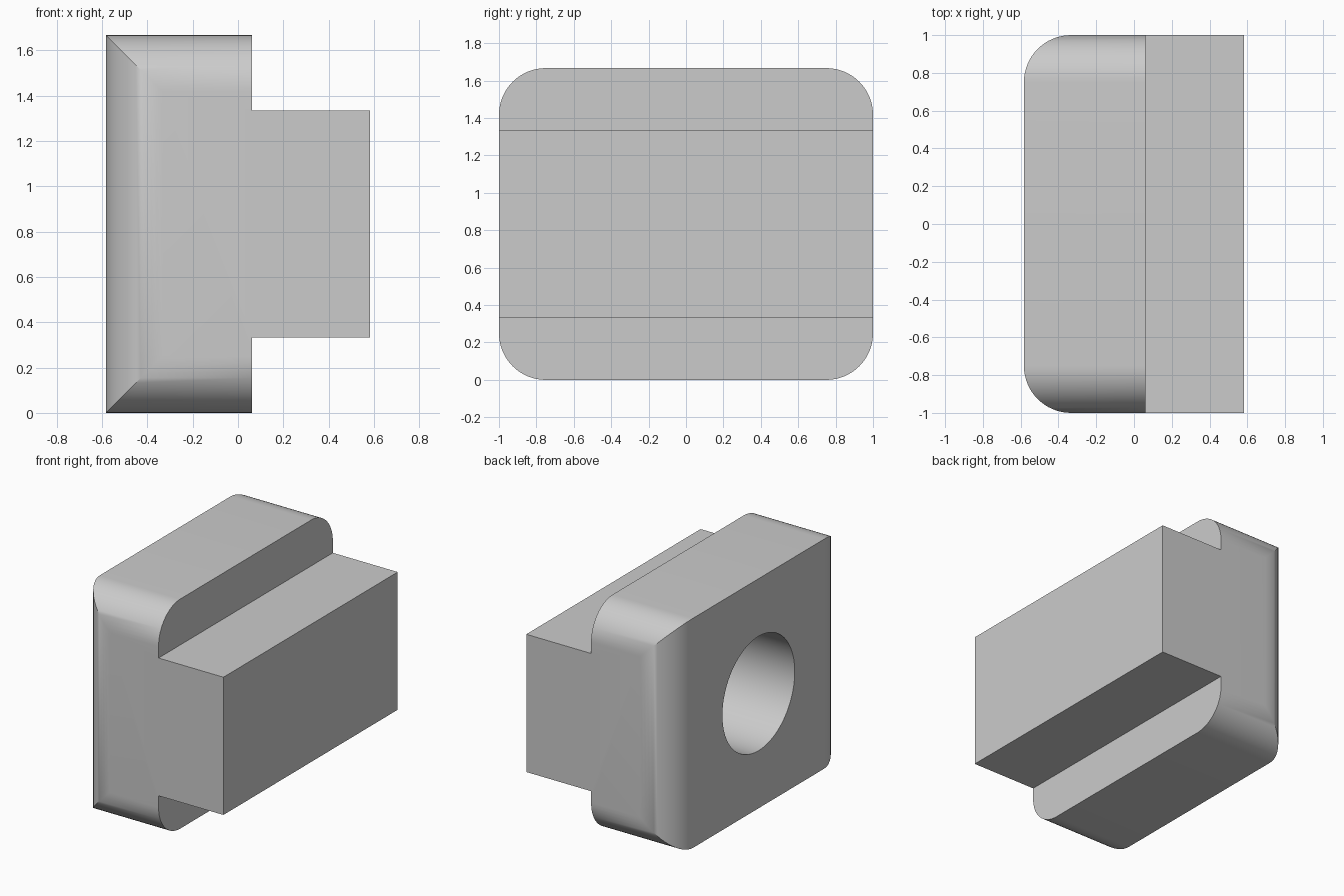
import bpy, bmesh, math
from mathutils import Matrix

if "Cube" in bpy.data.objects:
    bpy.data.objects.remove(bpy.data.objects["Cube"], do_unlink=True)

LENGTH, HEIGHT, HALF_DEPTH = 2.0, 1.667, 0.583
STEP_X, STEM_HALF, CORNER = 0.062, 0.5, 0.25
HOLE_RADIUS, HOLE_DEPTH = 0.415, 1.0
MID = HEIGHT / 2


def make_object(name, bm):
    bmesh.ops.recalc_face_normals(bm, faces=bm.faces)
    mesh = bpy.data.meshes.new(name)
    bm.to_mesh(mesh)
    bm.free()
    obj = bpy.data.objects.new(name, mesh)
    bpy.context.collection.objects.link(obj)
    return obj


# Plain grey metal
grey = bpy.data.materials.new("plain grey")
colour = (0.6, 0.6, 0.6, 1)
grey.use_nodes = True
grey.diffuse_color = colour
grey.node_tree.nodes["Principled BSDF"].inputs["Base Color"].default_value = colour

# T-shaped profile, mirrored about mid height and extruded along y
half = [(-HALF_DEPTH, MID), (STEP_X, MID), (STEP_X, STEM_HALF), (HALF_DEPTH, STEM_HALF)]
profile = half + [(x, -z) for x, z in reversed(half)]
bm = bmesh.new()
face = bm.faces.new([bm.verts.new((x, -LENGTH / 2, z + MID)) for x, z in profile])
extruded = bmesh.ops.extrude_face_region(bm, geom=[face])["geom"]
bmesh.ops.translate(bm, vec=(0, LENGTH, 0),
                    verts=[v for v in extruded if isinstance(v, bmesh.types.BMVert)])

# Rounded flange corners: the outer edges that run along x
corners = [e for e in bm.edges
           if all(abs(v.co.z - MID) > MID - 0.01 for v in e.verts)
           and abs(e.verts[0].co.y - e.verts[1].co.y) < 0.01]
bmesh.ops.bevel(bm, geom=corners, offset=CORNER, segments=16, profile=0.5, affect='EDGES')
nut = make_object("slot_nut_body", bm)
nut.data.materials.append(grey)

# Blind round hole in the flange face
bm = bmesh.new()
overshoot = 0.1
centre = -HALF_DEPTH + (HOLE_DEPTH - overshoot) / 2
bmesh.ops.create_cone(bm, cap_ends=True, segments=64, radius1=HOLE_RADIUS, radius2=HOLE_RADIUS,
                      depth=HOLE_DEPTH + overshoot,
                      matrix=Matrix.Translation((centre, 0, MID)) @ Matrix.Rotation(math.pi / 2, 4, 'Y'))
cutter = make_object("hole_cutter", bm)
cutter.data.materials.append(grey)
cutter.hide_render = True

cut = nut.modifiers.new("hole", 'BOOLEAN')
cut.operation = 'DIFFERENCE'
cut.solver = 'EXACT'
cut.object = cutter
bpy.ops.object.select_all(action='DESELECT')
nut.select_set(True)
bpy.context.view_layer.objects.active = nut
bpy.ops.object.modifier_apply(modifier=cut.name)
bpy.data.objects.remove(cutter, do_unlink=True)

bpy.ops.object.shade_smooth_by_angle(angle=math.radians(30))
